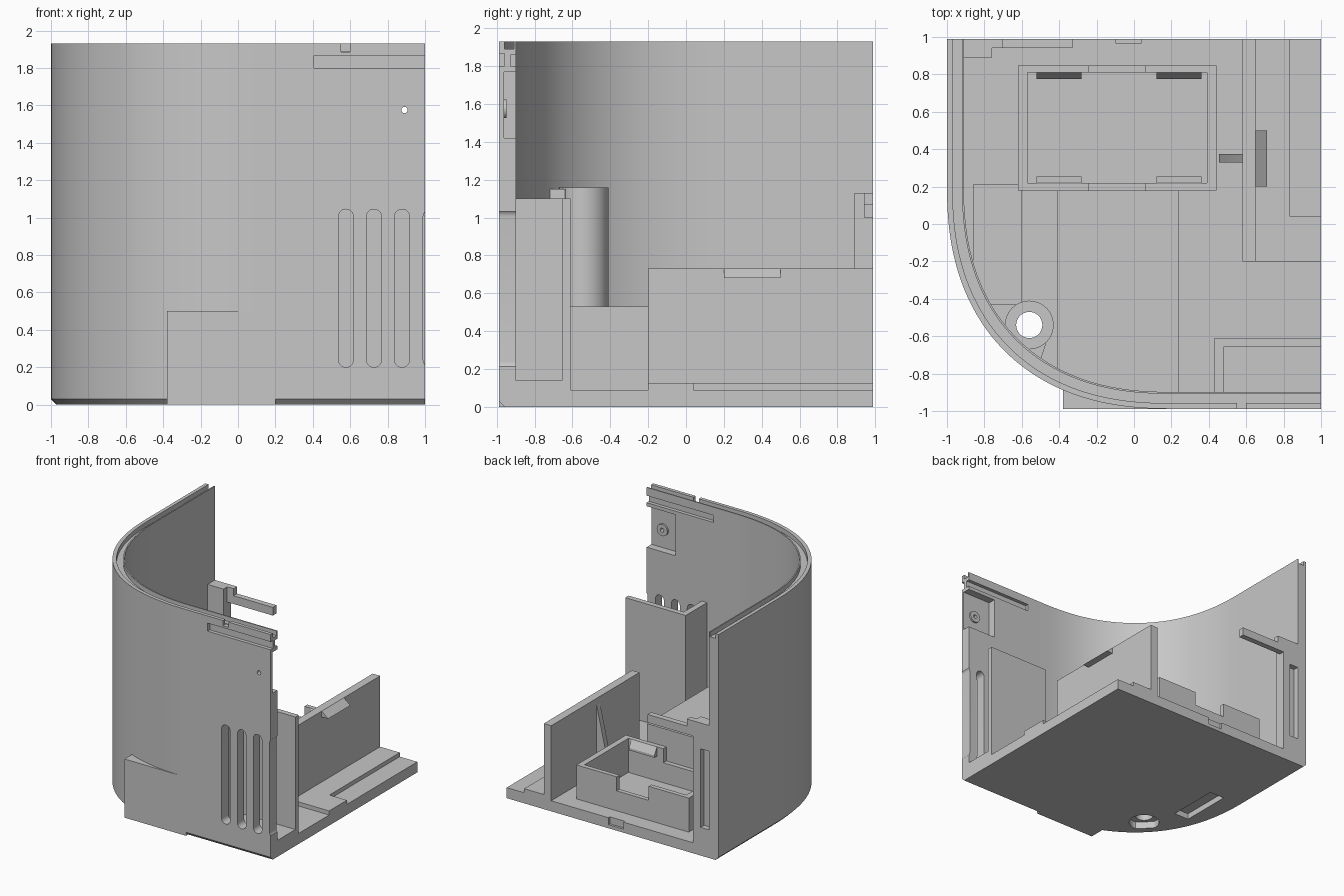
import bpy, bmesh, math

if "Cube" in bpy.data.objects:
    bpy.data.objects.remove(bpy.data.objects["Cube"])

Y = 0.988                     # half depth
R, CX, CY = 1.2, 0.2, 1.2 - Y  # rounded corner of the shell
EXP = 2.33                    # corner fullness, 2 would be a circle
TOP, FLOOR = 1.93, 0.09

grey = bpy.data.materials.new("light_grey")
grey.diffuse_color = (0.57, 0.57, 0.57, 1)
grey.use_nodes = True
grey.node_tree.nodes["Principled BSDF"].inputs["Base Color"].default_value = grey.diffuse_color


def finish(name, bm):
    bmesh.ops.recalc_face_normals(bm, faces=bm.faces)
    me = bpy.data.meshes.new(name)
    bm.to_mesh(me)
    bm.free()
    me.materials.append(grey)
    ob = bpy.data.objects.new(name, me)
    bpy.context.collection.objects.link(ob)
    return ob


def loft(name, rings):
    """Skin closed rings of equal length and cap both ends."""
    bm = bmesh.new()
    vs = [[bm.verts.new(p) for p in ring] for ring in rings]
    n = len(rings[0])
    for a, b in zip(vs, vs[1:]):
        for i in range(n):
            j = (i + 1) % n
            bm.faces.new((a[i], a[j], b[j], b[i]))
    bm.faces.new(vs[0])
    bm.faces.new(vs[-1])
    return finish(name, bm)


def prism(name, pts, axis, lo, hi):
    """Extrude a 2D outline along an axis."""
    place = {'x': lambda u, v, w: (w, u, v),
             'y': lambda u, v, w: (u, w, v),
             'z': lambda u, v, w: (u, v, w)}[axis]
    return loft(name, [[place(u, v, w) for u, v in pts] for w in (lo, hi)])


def box(name, x0, x1, y0, y1, z0, z1):
    return prism(name, [(x0, y0), (x1, y0), (x1, y1), (x0, y1)], 'z', z0, z1)


def circle(u, v, r, n=32):
    return [(u + r * math.cos(math.tau * i / n), v + r * math.sin(math.tau * i / n))
            for i in range(n)]


def path(off, n=48):
    """Shell outline in plan, moved inward by off."""
    r, e = R - off, 2 / EXP
    arc = [(CX - r * abs(math.cos(t)) ** e, CY - r * abs(math.sin(t)) ** e)
           for t in (math.pi / 2 * i / n for i in range(n))]
    return [(-1 + off, Y)] + arc + [(CX, CY - r), (1, -Y + off)]


def between(off, x0, x1):
    """Part of the outline from x0 to x1 on the rounded corner."""
    r = R - off
    end = lambda x: (x, CY - r * (1 - ((CX - x) / r) ** EXP) ** (1 / EXP) if x < CX else CY - r)
    mid = [p for p in path(off) if x0 + 0.001 < p[0] < x1 - 0.001 and p[1] < CY]
    return [end(x0)] + mid + [end(x1)]


def cut(ob, *cutters):
    for c in cutters:
        c.hide_render = True
        m = ob.modifiers.new("cut", 'BOOLEAN')
        m.operation, m.solver, m.object = 'DIFFERENCE', 'EXACT', c
    dg = bpy.context.evaluated_depsgraph_get()
    dg.update()
    me = bpy.data.meshes.new_from_object(ob.evaluated_get(dg))
    ob.modifiers.clear()
    ob.data = me


# Cutters
helpers = []
def cutter(ob):
    helpers.append(ob)
    return ob

BX, BY = -0.56, -0.54   # screw position
boss_hole = cutter(prism("boss_hole_cutter", circle(BX, BY, 0.07), 'z', -0.1, 1.3))
head_hole = cutter(prism("screw_head_cutter", circle(BX, BY, 0.122), 'z', -0.1, 0.06))
pin_hole = cutter(prism("pin_hole_cutter", circle(0.89, 1.575, 0.017, 16), 'y', -1.1, -0.8))

# Curved shell: cross-section swept along the plan outline, groove in the rim
section = [(0.03, 0), (0, 0.03), (0, TOP), (0.03, TOP), (0.03, 1.89),
           (0.08, 1.89), (0.08, TOP), (0.09, TOP), (0.09, 0)]
columns = [[(x, y, z) for x, y in path(o)] for o, z in section]
shell = loft("curved_shell", [list(r) for r in zip(*columns)])
shell_cuts = [
    pin_hole,
    cutter(box("outer_groove_cutter", 0.405, 1.1, -1.1, -0.958, 1.80, 1.868)),
    cutter(box("inner_groove_cutter", 0.37, 1.1, -0.928, -0.85, 1.80, 1.86)),
    cutter(box("rim_notch_cutter", 0.55, 0.6, -1.1, -0.95, 1.885, 2.0)),
    cutter(box("button_recess_cutter", 0.73, 1.1, -0.963, -0.8, 1.42, 1.77))]

# Vent slots
for cx in (0.577, 0.727, 0.877, 1.03):
    arc = [(math.cos(math.pi * i / 12) * 0.04, math.sin(math.pi * i / 12) * 0.04)
           for i in range(13)]
    outline = [(cx + u, 1.005 + v) for u, v in arc] + [(cx - u, 0.24 - v) for u, v in arc]
    shell_cuts.append(cutter(prism("vent_cutter", outline, 'y', -1.1, -0.82)))
cut(shell, *shell_cuts)

# Ring around the pin hole
ring = prism("pin_ring", circle(0.89, 1.575, 0.05, 24), 'y', -0.968, -0.948)
cut(ring, pin_hole)

# Floor with underside recess, screw hole and back notch
base = prism("floor", path(0.09) + [(1, Y)], 'z', 0, FLOOR)
cut(base, boss_hole, head_hole,
    cutter(box("recess_cutter", -0.8, -0.66, -0.27, 0.18, -0.1, 0.05)),
    cutter(box("back_notch_cutter", -0.1, 0.04, 0.968, 1.1, 0.03, 0.2)))
prism("raised_floor", [(0.6, -0.2), (1, -0.2), (1, 0.04), (0.835, 0.04), (0.835, Y), (0.6, Y)],
      'z', FLOOR, 0.125)

# Square corner block at the front
prism("front_block", [(-0.38, -Y)] + between(0.05, -0.38, 0.2) + [(0.2, -Y)], 'z', 0, 0.5)

# Inner platform and low step beside it
prism("platform", [(-0.41, 0.18)] + between(0.085, -0.41, 0.24) + [(0.24, 0.18)],
      'z', FLOOR, 0.53)
prism("side_step", [(-0.86, 0.21)] + between(0.085, -0.86, -0.77) + [(-0.6, -0.43), (-0.6, 0.21)],
      'z', FLOOR, 0.16)

# Screw boss with web to the shell
boss = prism("screw_boss", circle(BX, BY, 0.13, 48), 'z', FLOOR, 1.16)
cut(boss, boss_hole)
web = prism("boss_web", [(-0.77, -0.43), (-0.63, -0.43), (BX, BY), (-0.47, -0.64),
                         (-0.50, -0.73), (-0.6, -0.675), (-0.7, -0.58)], 'z', FLOOR, 1.15)
cut(web, boss_hole)

# Duct behind the vents
prism("vent_duct", [(0.43, -0.9), (0.48, -0.9), (0.48, -0.655), (1, -0.655),
                    (1, -0.61), (0.43, -0.61)], 'z', FLOOR, 1.10)
box("duct_floor", 0.47, 1, -0.9, -0.65, FLOOR, 0.14)

# Partition with clip and gusset
box("partition", 0.58, 0.65, -0.2, Y, FLOOR, 0.73)
prism("partition_clip", [(0.65, 0.73), (0.71, 0.68), (0.65, 0.68)], 'y', 0.2, 0.5)
prism("gusset", [(0.58, 0.67), (0.455, 0.12), (0.455, FLOOR), (0.58, FLOOR)], 'y', 0.33, 0.375)

# Battery tray: notched front and back walls, plain ends, clips
wall = [(-0.62, FLOOR), (0.44, FLOOR), (0.44, 0.38), (0.06, 0.38), (0.06, 0.26),
        (-0.24, 0.26), (-0.24, 0.38), (-0.62, 0.38)]
prism("tray_back", wall, 'y', 0.81, 0.848)
prism("tray_front", wall, 'y', 0.18, 0.22)
for x0, x1 in ((-0.62, -0.57), (0.39, 0.44)):
    box("tray_end", x0, x1, 0.22, 0.81, FLOOR, 0.38)
for x0, x1 in ((-0.52, -0.28), (0.12, 0.36)):
    for y0, d in ((0.81, -0.035), (0.22, 0.035)):
        prism("tray_clip", [(y0, 0.38), (y0 + d, 0.32), (y0 + d, 0.30), (y0, 0.30)], 'x', x0, x1)

# Post and arm at the back of the left wall
post = box("back_post", -0.915, -0.76, 0.89, Y, FLOOR, 1.13)
cut(post, cutter(box("post_recess_cutter", -0.91, -0.83, 0.94, 1.1, 0.24, 0.91)))
prism("back_arm", [(-0.77, 1.0), (-0.33, 1.0), (-0.33, 1.07), (-0.70, 1.07),
                   (-0.70, 1.13), (-0.77, 1.13)], 'y', 0.94, Y)

# Remove helpers, smooth the curves
for h in helpers:
    bpy.data.objects.remove(h)
for ob in bpy.context.scene.objects:
    ob.select_set(True)
bpy.context.view_layer.objects.active = shell
bpy.ops.object.shade_smooth_by_angle(angle=math.radians(30))
